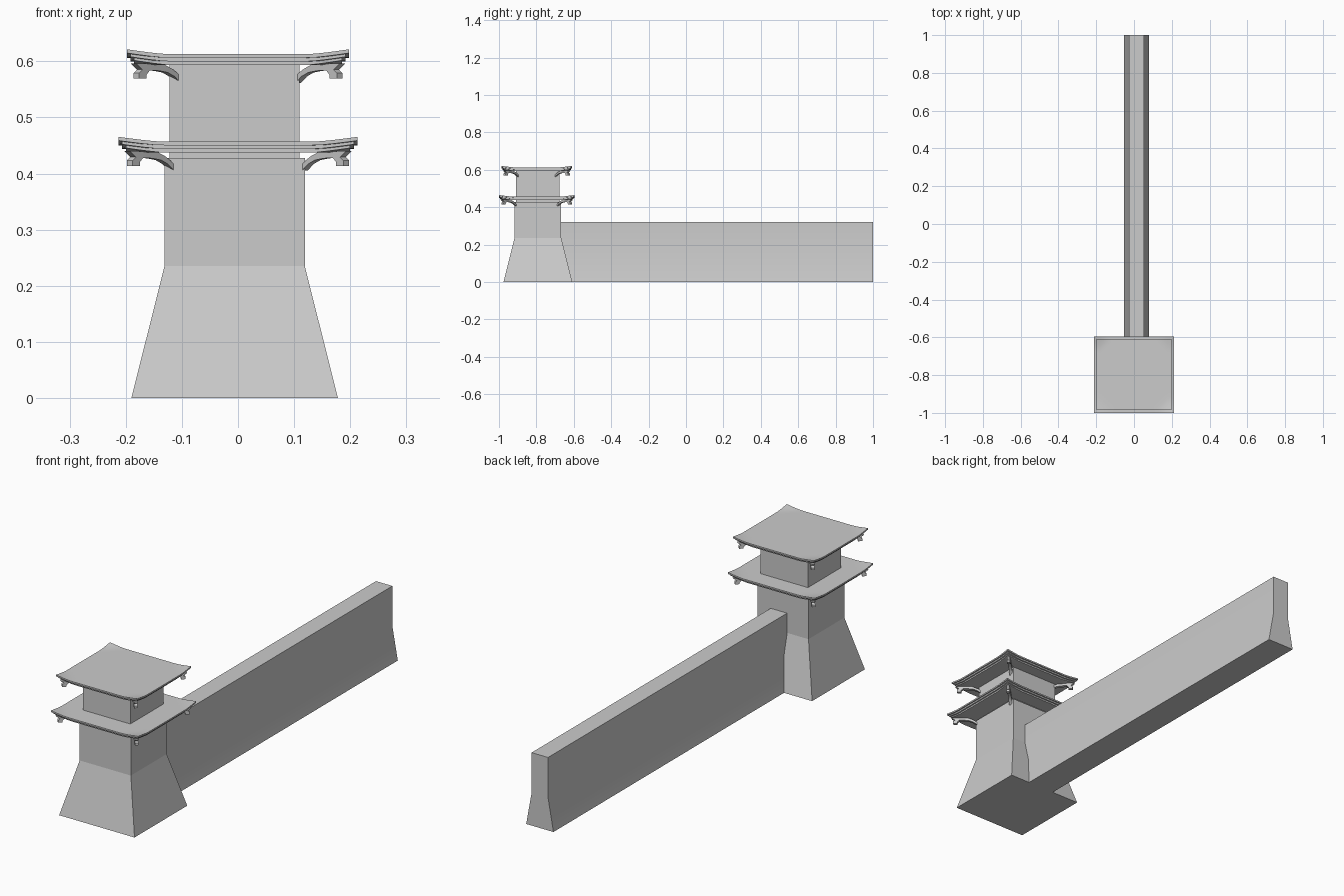
import bpy, bmesh

if "Cube" in bpy.data.objects:
    bpy.data.objects.remove(bpy.data.objects["Cube"])

ROOF_Y = -0.798            # centre of the roofs
BODY_X, BODY_Y = -0.006, -0.792


def finish(name, bm, smooth=True):
    bmesh.ops.recalc_face_normals(bm, faces=bm.faces)
    me = bpy.data.meshes.new(name)
    bm.to_mesh(me)
    bm.free()
    ob = bpy.data.objects.new(name, me)
    bpy.context.collection.objects.link(ob)
    if smooth:
        bpy.ops.object.select_all(action='DESELECT')
        ob.select_set(True)
        bpy.context.view_layer.objects.active = ob
        bpy.ops.object.shade_smooth_by_angle()
    return ob


def loft(bm, rings):
    """Join closed rings of points and cap both ends."""
    vs = [[bm.verts.new(p) for p in ring] for ring in rings]
    n = len(vs[0])
    for a, b in zip(vs, vs[1:]):
        for i in range(n):
            j = (i + 1) % n
            bm.faces.new((a[i], a[j], b[j], b[i]))
    bm.faces.new(vs[0][::-1])
    bm.faces.new(vs[-1])


def square_tower(name, levels):
    bm = bmesh.new()
    loft(bm, [[(BODY_X + sx * h, BODY_Y + sy * h, z)
               for sx, sy in ((-1, -1), (1, -1), (1, 1), (-1, 1))] for h, z in levels])
    finish(name, bm, smooth=False)


def roof_layer(name, hx, hy, top, bottom, lift=0.0085):
    """Thin slab whose corners turn upwards."""
    n = 20
    bm = bmesh.new()
    bmesh.ops.create_grid(bm, x_segments=n, y_segments=n, size=1)
    ext = bmesh.ops.extrude_face_region(bm, geom=bm.faces[:], use_keep_orig=True)
    lower = {e for e in ext['geom'] if isinstance(e, bmesh.types.BMVert)}
    for v in bm.verts:
        t = max(0.0, (abs(v.co.x) + abs(v.co.y) - 1.65) / 0.35)
        z = (bottom if v in lower else top) + lift * t ** 1.2
        v.co = (v.co.x * hx, ROOF_Y + v.co.y * hy, z)
    finish(name, bm)


# Curved bracket profile: distance along the diagonal, height under the roof
BRACKET = [(0.119, -0.032), (0.130, -0.020), (0.142, -0.013), (0.157, -0.010),
           (0.174, -0.009), (0.180, -0.017), (0.180, -0.024), (0.193, -0.024),
           (0.193, -0.014), (0.187, -0.008), (0.198, 0.003), (0.150, 0.002),
           (0.135, -0.006), (0.125, -0.014), (0.119, -0.021)]


def brackets(name, shift, z0, ratio, w=0.005):
    for i, (sx, sy) in enumerate(((-1, -1), (1, -1), (1, 1), (-1, 1))):
        bm = bmesh.new()
        loft(bm, [[(sx * (d + shift + s), ROOF_Y + sy * ratio * (d + shift - s), z0 + z)
                   for d, z in BRACKET] for s in (-w, w)])
        finish(f"{name}_{i + 1}", bm)


# Tower storeys
square_tower("tower_lower_body", [(0.184, 0), (0.125, 0.235), (0.125, 0.428)])
square_tower("tower_upper_body", [(0.116, 0.425), (0.116, 0.596)])

# Two stepped roofs with corner brackets
for name, hx, hy, z, shift in (("lower_roof", 0.213, 0.2025, 0.437, 0.0),
                               ("upper_roof", 0.198, 0.188, 0.593, -0.012)):
    for k, inset in enumerate((0.013, 0.006, 0.0)):
        roof_layer(f"{name}_layer_{k + 1}", hx - inset, hy - inset,
                   z + 0.0066 * (k + 1), z + 0.0066 * k)
    brackets(f"{name}_bracket", shift, z, hy / hx)

# Long wall with a flared foot
bm = bmesh.new()
side = [(0.0665, 0), (0.041, 0.14), (0.040, 0.322)]
section = side + [(-x, z) for x, z in reversed(side)]
loft(bm, [[(0.0135 + x, y, z) for x, z in section] for y in (-0.75, 1.0)])
finish("wall", bm)
